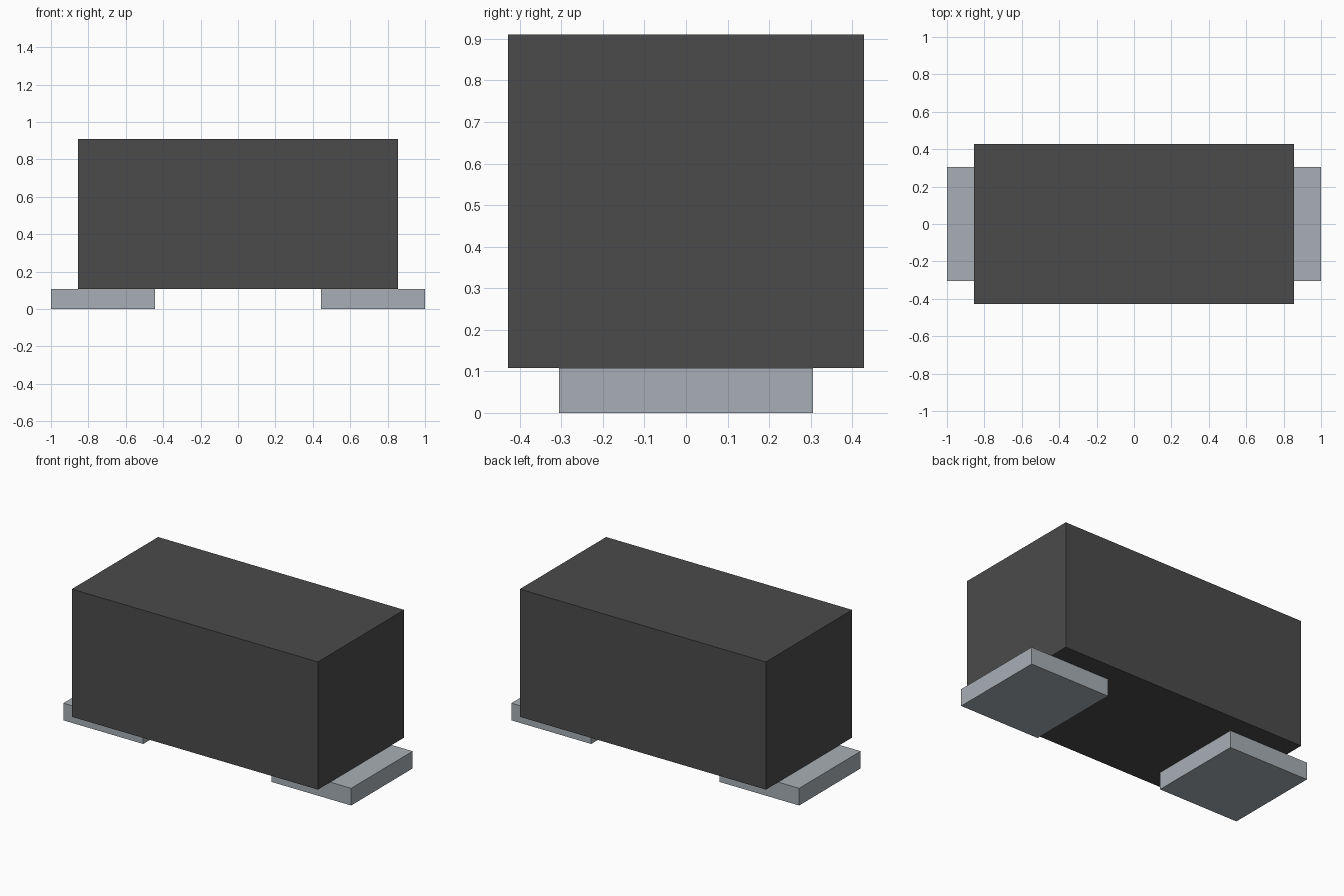
import bpy

cube = bpy.data.objects.get("Cube")
if cube:
    bpy.data.objects.remove(cube, do_unlink=True)


def make_material(name, rgb):
    mat = bpy.data.materials.new(name)
    mat.use_nodes = True
    color = (*rgb, 1.0)
    mat.diffuse_color = color
    mat.node_tree.nodes["Principled BSDF"].inputs["Base Color"].default_value = color
    return mat


def make_box(name, low, high, mat):
    center = [(a + b) / 2 for a, b in zip(low, high)]
    bpy.ops.mesh.primitive_cube_add(size=1, location=center)
    obj = bpy.context.object
    obj.name = name
    obj.scale = [b - a for a, b in zip(low, high)]
    bpy.ops.object.transform_apply(location=False, rotation=False, scale=True)
    obj.data.materials.append(mat)
    return obj


dark_grey = make_material("dark grey", (0.07, 0.07, 0.07))
metal_grey = make_material("metal grey", (0.39, 0.43, 0.46))

PAD_TOP = 0.108

# Main block
make_box("body", (-0.855, -0.428, PAD_TOP), (0.855, 0.428, 0.91), dark_grey)

# Flat pads under each end
make_box("left_pad", (0.445, -0.305, 0), (1.0, 0.305, PAD_TOP), metal_grey)
make_box("right_pad", (-1.0, -0.305, 0), (-0.445, 0.305, PAD_TOP), metal_grey)
